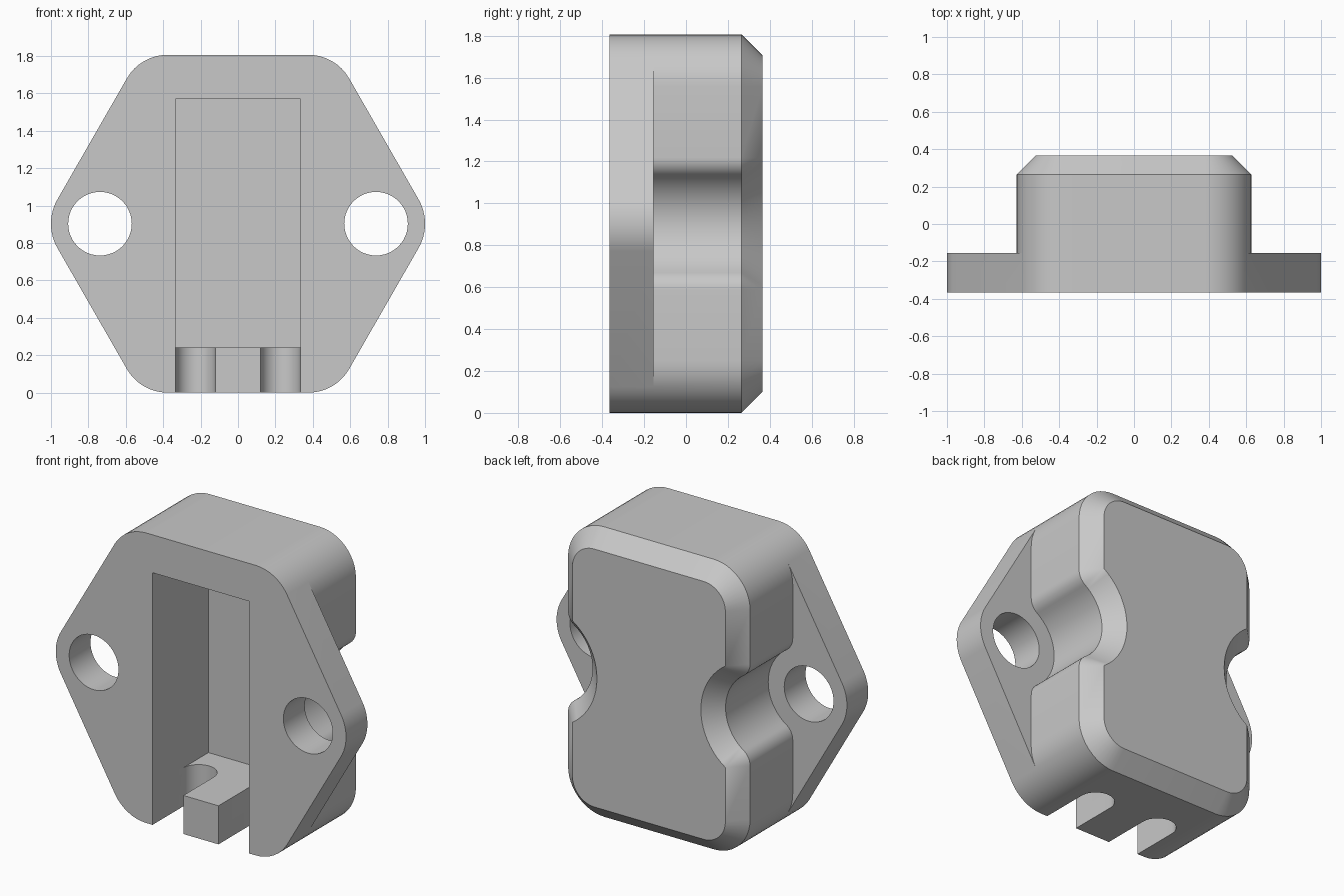
import bpy, bmesh, math

if "Cube" in bpy.data.objects:
    bpy.data.objects.remove(bpy.data.objects["Cube"])

FRONT, LEDGE, SHOULDER, BACK = -0.365, -0.155, 0.265, 0.365
MID = 0.903                     # mid height
HOLE_X, HOLE_R = 0.738, 0.17    # mounting holes
CX, CZ, CR = 0.377, MID - 0.25, 0.25   # corner rounding
NOTCH, FIL = 0.28, 0.1          # screw clearance notch and its rounded lips

grey = bpy.data.materials.new("grey_plastic")
grey.diffuse_color = (0.58, 0.58, 0.58, 1)
grey.use_nodes = True
grey.node_tree.nodes["Principled BSDF"].inputs["Base Color"].default_value = grey.diffuse_color


def arc(cx, cz, r, a0, a1, n):
    return [(cx + r * math.cos(math.radians(a0 + (a1 - a0) * i / n)),
             cz + r * math.sin(math.radians(a0 + (a1 - a0) * i / n))) for i in range(n + 1)]


def turned(half):
    """Close a right-hand outline with its half-turn copy."""
    return half + [(-x, -z) for x, z in half]


def loft(name, rings, place):
    """Solid through equal-length rings; place(u, v, level) gives a 3D point."""
    bm = bmesh.new()
    loops = [[bm.verts.new(place(u, v, level)) for u, v in pts] for level, pts in rings]
    n = len(loops[0])
    bm.faces.new(loops[0])
    bm.faces.new(loops[-1])
    for a, b in zip(loops, loops[1:]):
        for i in range(n):
            j = (i + 1) % n
            bm.faces.new((a[i], a[j], b[j], b[i]))
    bmesh.ops.remove_doubles(bm, verts=bm.verts, dist=1e-5)
    bmesh.ops.recalc_face_normals(bm, faces=bm.faces)
    me = bpy.data.meshes.new(name)
    bm.to_mesh(me)
    bm.free()
    me.materials.append(grey)
    ob = bpy.data.objects.new(name, me)
    bpy.context.collection.objects.link(ob)
    return ob


def along_y(u, v, y):
    return (u, y, v + MID)


def along_z(u, v, z):
    return (u, v, z)


def combine(target, other, operation):
    bpy.context.view_layer.objects.active = target
    mod = target.modifiers.new(operation, 'BOOLEAN')
    mod.object, mod.operation, mod.solver = other, operation, 'EXACT'
    bpy.ops.object.modifier_apply(modifier=mod.name)
    bpy.data.objects.remove(other)


def body_outline(inset):
    dx = HOLE_X - (CX + CR - FIL)
    h = math.sqrt((NOTCH + FIL) ** 2 - dx ** 2)
    t = math.degrees(math.atan2(h, dx))
    r = FIL - inset
    fx = CX + CR - FIL
    return turned(arc(CX, -CZ, CR - inset, -90, 0, 12)
                  + arc(fx, -h, r, 0, t, 8)
                  + arc(HOLE_X, 0, NOTCH + inset, 180 + t, 180 - t, 20)[1:-1]
                  + arc(fx, h, r, -t, 0, 8)
                  + arc(CX, CZ, CR - inset, 0, 90, 12))


# Six-sided rounded mounting flange
flange = turned(arc(CX, -CZ, CR, -90, -30, 8)
                + arc(HOLE_X, 0, 1 - HOLE_X, -30, 30, 12)
                + arc(CX, CZ, CR, 30, 90, 8))
housing = loft("housing", [(FRONT, flange), (LEDGE, flange)], along_y)

# Notched body with chamfered back
body = loft("body", [(LEDGE, body_outline(0)), (SHOULDER, body_outline(0)),
                     (BACK, body_outline(BACK - SHOULDER))], along_y)
combine(housing, body, 'UNION')

# Front pocket
w, lo, hi = 0.333, 0.24 - MID, 1.57 - MID
rect = [(-w, lo), (w, lo), (w, hi), (-w, hi)]
combine(housing, loft("pocket", [(-0.6, rect), (0.185, rect)], along_y), 'DIFFERENCE')

# Screw holes and round-ended cable slots on both sides
for s in (-1, 1):
    circle = arc(s * HOLE_X, 0, HOLE_R, 0, 360, 48)[:-1]
    combine(housing, loft("screw_hole", [(-0.6, circle), (-0.1, circle)], along_y), 'DIFFERENCE')
    c, r = s * 0.227, 0.106
    slot = [(c - r, -0.6), (c + r, -0.6)] + arc(c, -0.065, r, 0, 180, 20)
    combine(housing, loft("cable_slot", [(-0.2, slot), (0.3, slot)], along_z), 'DIFFERENCE')

bpy.ops.object.select_all(action='DESELECT')
housing.select_set(True)
bpy.context.view_layer.objects.active = housing
bpy.ops.object.shade_smooth_by_angle(angle=math.radians(30))
